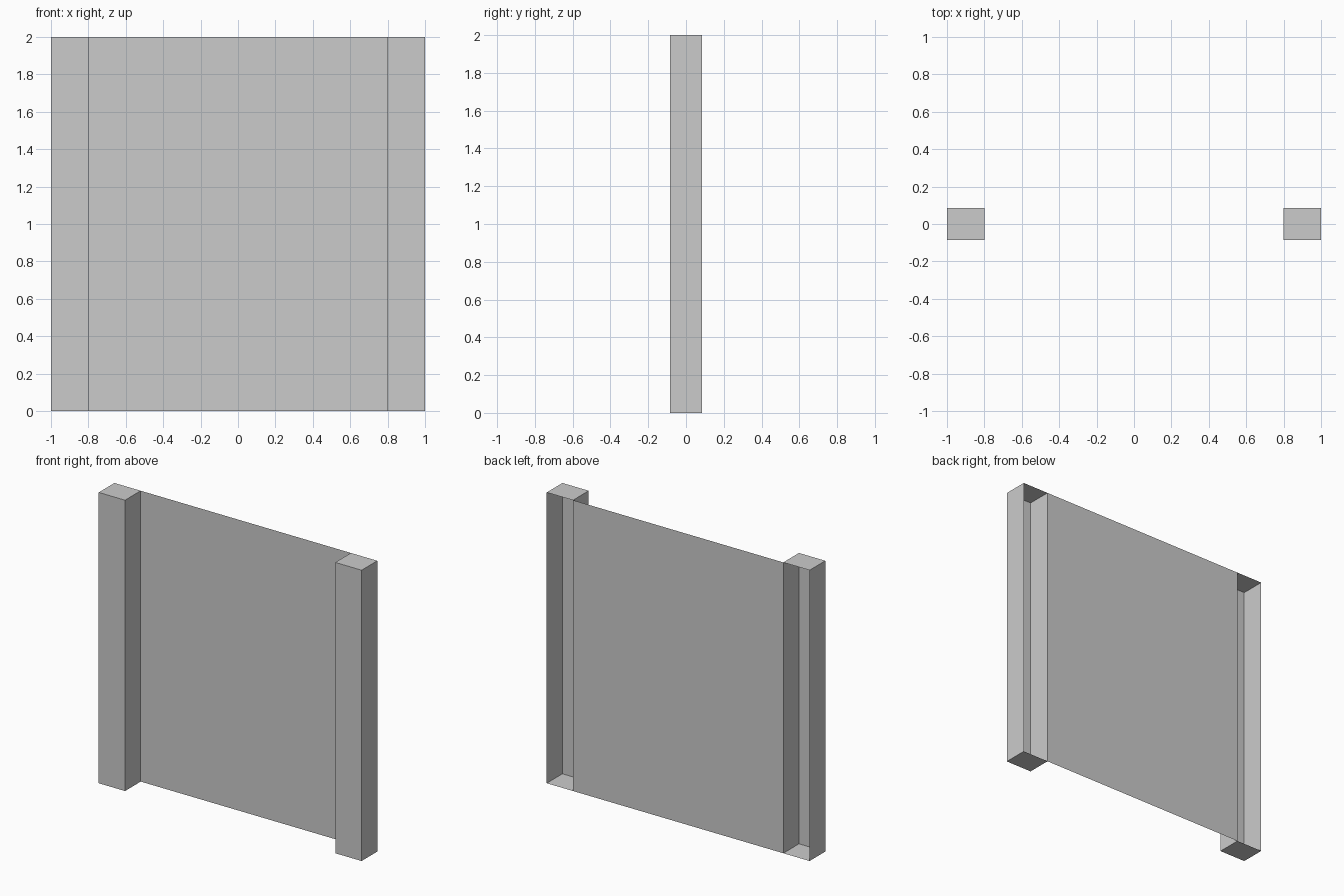
import bpy
import bmesh
from mathutils import Matrix

if "Cube" in bpy.data.objects:
    bpy.data.objects.remove(bpy.data.objects["Cube"])

HALF_W, POST_W, DEPTH, HEIGHT = 1.0, 0.2, 0.17, 2.0
BACK = DEPTH / 2


def finish(name, bm):
    mesh = bpy.data.meshes.new(name)
    bm.to_mesh(mesh)
    bm.free()
    obj = bpy.data.objects.new(name, mesh)
    bpy.context.collection.objects.link(obj)
    return obj


# Posts: box shells, open at the back
def post(name, side):
    bm = bmesh.new()
    bmesh.ops.create_cube(bm, size=1)
    bm.normal_update()
    back = [f for f in bm.faces if f.normal.y > 0.9]
    bmesh.ops.delete(bm, geom=back, context='FACES_ONLY')
    bmesh.ops.scale(bm, vec=(POST_W, DEPTH, HEIGHT), verts=bm.verts)
    bmesh.ops.translate(bm, vec=(side * (HALF_W - POST_W / 2), 0, HEIGHT / 2), verts=bm.verts)
    return finish(name, bm)


for name, side in (("left_post", -1), ("right_post", 1)):
    post(name, side)

# Panel: thin sheet joining the inner back edges of the posts, facing front
bm = bmesh.new()
bmesh.ops.create_grid(bm, x_segments=1, y_segments=1, size=0.5)
bmesh.ops.scale(bm, vec=(2 * (HALF_W - POST_W), HEIGHT, 1), verts=bm.verts)
bmesh.ops.rotate(bm, matrix=Matrix.Rotation(1.5707963, 3, 'X'), verts=bm.verts)
bmesh.ops.translate(bm, vec=(0, BACK, HEIGHT / 2), verts=bm.verts)
finish("panel", bm)
